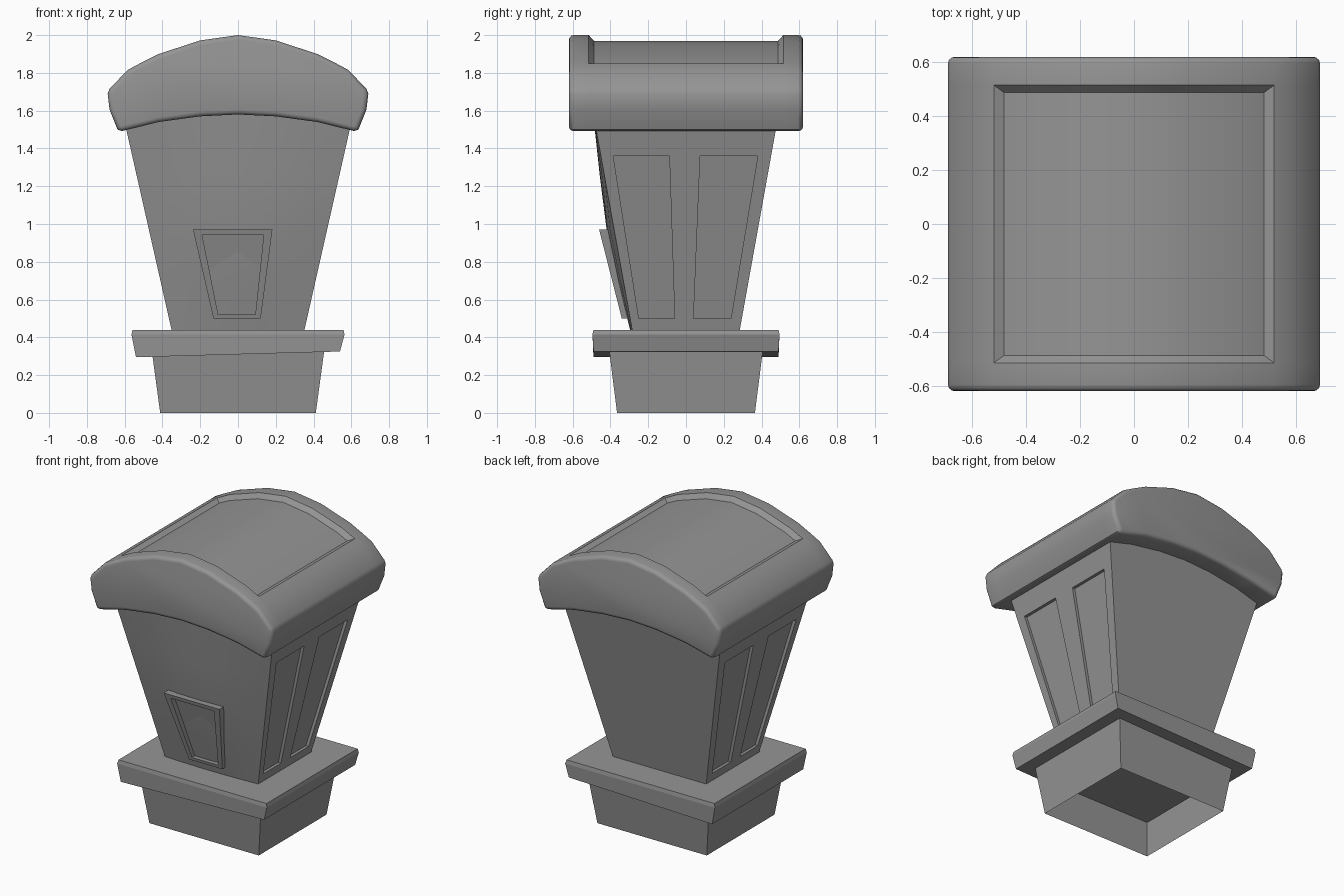
import bpy, bmesh, math

cube = bpy.data.objects.get("Cube")
if cube:
    bpy.data.objects.remove(cube, do_unlink=True)

GREY = (0.3, 0.3, 0.3, 1)
stone = bpy.data.materials.new("stone_grey")
stone.use_nodes = True
stone.diffuse_color = GREY
bsdf = next(n for n in stone.node_tree.nodes if n.type == 'BSDF_PRINCIPLED')
bsdf.inputs["Base Color"].default_value = GREY
bsdf.inputs["Roughness"].default_value = 0.8


def loft(rings):
    """Skin a list of equal-length point rings and cap both ends."""
    bm = bmesh.new()
    loops = [[bm.verts.new(p) for p in ring] for ring in rings]
    n = len(loops[0])
    for a, b in zip(loops, loops[1:]):
        for i in range(n):
            j = (i + 1) % n
            bm.faces.new((a[i], a[j], b[j], b[i]))
    bm.faces.new(loops[0][::-1])
    bm.faces.new(loops[-1])
    bmesh.ops.recalc_face_normals(bm, faces=bm.faces)
    return bm


def finish(name, bm, smooth=None):
    mesh = bpy.data.meshes.new(name)
    bm.to_mesh(mesh)
    bm.free()
    mesh.materials.append(stone)
    obj = bpy.data.objects.new(name, mesh)
    bpy.context.collection.objects.link(obj)
    if smooth:
        activate(obj)
        bpy.ops.object.shade_smooth_by_angle(angle=math.radians(smooth))
    return obj


def activate(obj):
    bpy.ops.object.select_all(action='DESELECT')
    obj.select_set(True)
    bpy.context.view_layer.objects.active = obj


def rect(x, y, z):
    return [(-x, -y, z), (x, -y, z), (x, y, z), (-x, y, z)]


# Plinth: tapered, hollow underneath
finish("plinth", loft([rect(0.40, 0.35, 0.23), rect(0.412, 0.365, 0),
                       rect(0.458, 0.408, 0.34)]))

# Ledge: slab with a slightly tilted underside
def ledge_bottom(x, y):
    return [(px, py, 0.31 + 0.028 * px) for px, py, _ in rect(x, y, 0)]

finish("ledge", loft([ledge_bottom(0.54, 0.49), rect(0.564, 0.495, 0.415),
                      rect(0.558, 0.49, 0.44)]))


# Body: flared tower with a bowed front
def side_x(z):
    return 0.352 + 0.226 * (z - 0.44)


def body_ring(z, bow):
    x, y = side_x(z), 0.285 + 0.18 * (z - 0.44)
    steps = 6
    front = []
    for i in range(steps + 1):
        t = -1 + 2 * i / steps
        front.append((x * t, -y - bow * (1 - t * t), z))
    return front + [(x, y, z), (-x, y, z)]


body = finish("body", loft([body_ring(0.43, 0.01), body_ring(0.7, 0.03),
                            body_ring(0.97, 0.04), body_ring(1.25, 0.025),
                            body_ring(1.6, 0)]))

# Recessed side panels, two on each side
panels = [[(-0.25, 0.5), (-0.06, 0.5), (-0.088, 1.36), (-0.385, 1.36)],
          [(0.04, 0.5), (0.238, 0.5), (0.38, 1.36), (0.075, 1.36)]]
for side in (-1, 1):
    for quad in panels:
        cutter = finish("panel_cutter", loft(
            [[(side * (side_x(z) + d), y, z) for y, z in quad]
             for d in (-0.02, 0.1)]))
        cutter.hide_render = True
        cut = body.modifiers.new("panel", 'BOOLEAN')
        cut.operation = 'DIFFERENCE'
        cut.solver = 'EXACT'
        cut.object = cutter
        activate(body)
        bpy.ops.object.modifier_apply(modifier=cut.name)
        bpy.data.objects.remove(cutter, do_unlink=True)
activate(body)
bpy.ops.object.shade_smooth_by_angle(angle=math.radians(25))


# Door: raised frame around a sunken panel
def door_ring(quad, depth):
    return [(x, -0.34 - 0.255 * (z - 0.5) + depth, z) for x, z in quad]

outer = [(-0.13, 0.5), (0.12, 0.5), (0.182, 0.97), (-0.238, 0.97)]
inner = [(-0.105, 0.522), (0.092, 0.522), (0.136, 0.943), (-0.19, 0.943)]
finish("door", loft([door_ring(outer, 0.08), door_ring(outer, 0),
                     door_ring(inner, 0), door_ring(inner, 0.035)]))

# Roof: arched profile swept front to back, with softened ends
END = 0.62
half = [(0, 2), (0.2, 1.972), (0.42, 1.9), (0.52, 1.85), (0.585, 1.815),
        (0.68, 1.715), (0.69, 1.69), (0.68, 1.605), (0.638, 1.5),
        (0.615, 1.492), (0.42, 1.54), (0.2, 1.57), (0, 1.58)]
profile = half + [(-x, z) for x, z in half[-2:0:-1]]
bm = loft([[(x, y, z) for x, z in profile] for y in (-END, END)])
rim = [e for e in bm.edges if abs(sum(v.co.y for v in e.verts)) > END * 1.9]
bmesh.ops.bevel(bm, geom=rim, offset=0.025, segments=3, profile=0.5,
                affect='EDGES')

# Sunken roof field
for y in (-0.515, 0.515):
    bmesh.ops.bisect_plane(bm, geom=bm.verts[:] + bm.edges[:] + bm.faces[:],
                           plane_co=(0, y, 0), plane_no=(0, 1, 0))
bmesh.ops.recalc_face_normals(bm, faces=bm.faces)
field = []
for f in bm.faces:
    c = f.calc_center_median()
    if f.normal.z > 0.3 and abs(c.x) < 0.51 and abs(c.y) < 0.5:
        field.append(f)
bmesh.ops.inset_region(bm, faces=field, thickness=0.028, depth=-0.03,
                       use_even_offset=True)
finish("roof", bm, 35)
